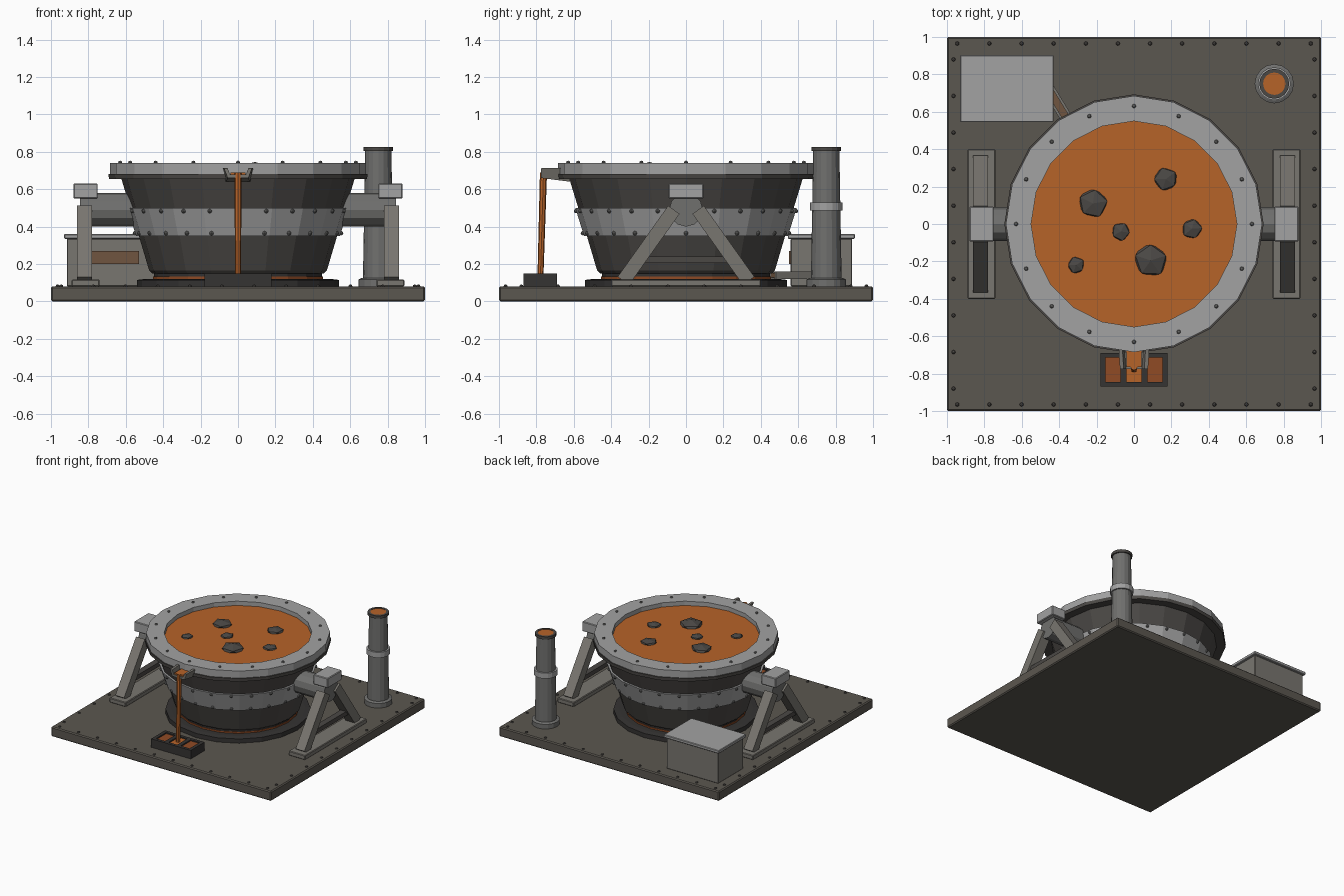
import bpy, bmesh, math, random
from mathutils import Vector, Matrix

if "Cube" in bpy.data.objects:
    bpy.data.objects.remove(bpy.data.objects["Cube"])

random.seed(4)


def mat(name, r, g, b):
    m = bpy.data.materials.new(name)
    m.diffuse_color = (r, g, b, 1)
    m.use_nodes = True
    m.node_tree.nodes["Principled BSDF"].inputs["Base Color"].default_value = m.diffuse_color
    return m


PLATE = mat("plate_steel", 0.105, 0.095, 0.08)
DARK = mat("dark_iron", 0.07, 0.065, 0.06)
BLACK = mat("black_iron", 0.035, 0.033, 0.032)
FRAME = mat("frame_steel", 0.19, 0.18, 0.16)
LIGHT = mat("light_steel", 0.36, 0.36, 0.36)
PIPE = mat("pipe_steel", 0.16, 0.16, 0.155)
MOLTEN = mat("molten_metal", 0.47, 0.125, 0.022)
COOLING = mat("cooling_metal", 0.28, 0.07, 0.018)
COPPER = mat("copper", 0.16, 0.09, 0.05)


def finish(bm, name, material):
    bmesh.ops.recalc_face_normals(bm, faces=bm.faces)
    me = bpy.data.meshes.new(name)
    bm.to_mesh(me)
    bm.free()
    ob = bpy.data.objects.new(name, me)
    bpy.context.collection.objects.link(ob)
    me.materials.append(material)
    return ob


def bevel(ob, width):
    b = ob.modifiers.new("bevel", "BEVEL")
    b.width, b.segments = width, 1


def box(name, x, y, z, material, bev=0.0):
    """Axis-aligned box from (min, max) pairs."""
    bm = bmesh.new()
    bmesh.ops.create_cube(bm, size=1)
    for v in bm.verts:
        v.co = [(a[0] + a[1]) / 2 + c * (a[1] - a[0]) for a, c in zip((x, y, z), v.co)]
    ob = finish(bm, name, material)
    if bev:
        bevel(ob, bev)
    return ob


def beam(name, p, q, w, h, material):
    """Rectangular bar between two points; w is the horizontal width."""
    p, q = Vector(p), Vector(q)
    d = (q - p).normalized()
    side = d.cross(Vector((0, 0, 1))).normalized()
    up = side.cross(d)
    bm = bmesh.new()
    bmesh.ops.create_cube(bm, size=1)
    for v in bm.verts:
        c = v.co.copy()
        v.co = (p + q) / 2 + d * c.x * (q - p).length + side * c.y * w + up * c.z * h
    return finish(bm, name, material)


def lathe(name, profile, n, material, at=(0, 0), closed=False):
    """Spin (radius, z) points; open profiles get flat end caps."""
    bm = bmesh.new()
    rings = [[bm.verts.new((at[0] + r * math.cos(math.tau * i / n),
                            at[1] + r * math.sin(math.tau * i / n), z))
              for i in range(n)] for r, z in profile]
    pairs = list(zip(rings, rings[1:])) + ([(rings[-1], rings[0])] if closed else [])
    for a, b in pairs:
        for i in range(n):
            j = (i + 1) % n
            bm.faces.new((a[i], a[j], b[j], b[i]))
    if not closed:
        bm.faces.new(rings[0])
        bm.faces.new(rings[-1])
    return finish(bm, name, material)


def rivets(name, points, r, material):
    bm = bmesh.new()
    for p in points:
        bmesh.ops.create_uvsphere(bm, u_segments=8, v_segments=4, radius=r,
                                  matrix=Matrix.Translation(p))
    return finish(bm, name, material)


def circle(n, r, z):
    # radius follows the flats of the twenty-sided body
    for i in range(n):
        a = math.tau * i / n + math.pi / 2
        step = math.pi / 10
        k = math.cos(step / 2) / math.cos((a % step) - step / 2)
        yield (r * k * math.cos(a), r * k * math.sin(a), z)


# base plate with edge rivets
box("base_plate", (-1, 1), (-1, 1), (0, 0.08), PLATE, 0.008)
pts = [(-0.945 + 1.89 * i / 11, s * 0.965, 0.08) for i in range(12) for s in (-1, 1)]
pts += [(s * 0.965, -0.88 + 1.76 * i / 9, 0.08) for i in range(10) for s in (-1, 1)]
rivets("base_rivets", pts, 0.011, DARK)

# crucible body, bands and rim
lathe("hearth_ring", [(0.54, 0.08), (0.54, 0.115), (0.5, 0.12)], 20, BLACK)
lathe("hearth_glow", [(0.455, 0.12), (0.455, 0.132)], 20, COOLING)
lathe("hearth_collar", [(0.45, 0.13), (0.45, 0.152)], 20, BLACK)
lathe("crucible_body", [(0.46, 0.15), (0.475, 0.165), (0.53, 0.35), (0.625, 0.66),
                        (0.55, 0.66), (0.54, 0.6)], 20, DARK)
lathe("crucible_band", [(0.545, 0.35), (0.592, 0.5), (0.57, 0.5), (0.525, 0.35)],
      20, LIGHT, closed=True)
lathe("rim_flange", [(0.69, 0.655), (0.693, 0.682), (0.56, 0.682), (0.56, 0.655)],
      20, DARK, closed=True)
lathe("rim", [(0.685, 0.68), (0.685, 0.74), (0.55, 0.74), (0.55, 0.68)],
      20, LIGHT, closed=True)
rivets("rim_rivets", circle(16, 0.63, 0.742), 0.011, PIPE)
rivets("band_rivets", list(circle(24, 0.588, 0.483)) + list(circle(24, 0.551, 0.365)), 0.012, PIPE)

# molten pool and floating slag
lathe("molten_pool", [(0.55, 0.66), (0.551, 0.705)], 20, MOLTEN)
for i, (x, y, r) in enumerate([(-0.22, 0.11, 0.085), (0.17, 0.24, 0.067), (-0.07, -0.04, 0.053),
                               (0.31, -0.025, 0.06), (0.09, -0.195, 0.097), (-0.31, -0.22, 0.05)]):
    bm = bmesh.new()
    bmesh.ops.create_icosphere(bm, subdivisions=1, radius=r)
    bmesh.ops.rotate(bm, verts=bm.verts, matrix=Matrix.Rotation(random.uniform(0, 6), 3, 'Z'))
    for v in bm.verts:
        v.co *= random.uniform(0.92, 1.06)
        v.co = (x + v.co.x, y + v.co.y, 0.705 + v.co.z * 0.4)
    finish(bm, f"slag_chunk_{i + 1}", DARK)

# trunnions and A-frame supports, both sides
for s, side in ((-1, "left"), (1, "right")):
    def xs(a, b):
        return (min(s * a, s * b), max(s * a, s * b))
    ob = lathe(f"trunnion_{side}", [(0.09, 0.53), (0.09, 0.845)], 12, PIPE)
    ob.data.transform(Matrix.Translation((0, 0, 0.49)) @ Matrix.Rotation(s * math.pi / 2, 4, 'Y'))
    box(f"bearing_cap_{side}", xs(0.75, 0.88), (-0.093, 0.093), (0.55, 0.63), LIGHT, 0.005)
    box(f"support_foot_{side}", xs(0.74, 0.89), (-0.4, 0.4), (0.08, 0.117), FRAME, 0.005)
    box(f"support_brace_{side}", xs(0.795, 0.845), (-0.24, 0.24), (0.205, 0.24), DARK)
    for t, end in ((-1, "front"), (1, "back")):
        beam(f"support_leg_{end}_{side}", (s * 0.82, t * 0.335, 0.11),
             (s * 0.82, t * 0.065, 0.49), 0.08, 0.075, FRAME)

# pouring spout: tapered trough lip
bm = bmesh.new()
rings = []
for y, top, bot, zt, zb in ((-0.62, 0.085, 0.065, 0.715, 0.64), (-0.775, 0.075, 0.055, 0.712, 0.66)):
    rings.append([bm.verts.new((x, y, z)) for x, z in (
        (-top, zt), (-bot, zb), (bot, zb), (top, zt),
        (top - 0.02, zt), (bot - 0.012, zb + 0.018), (-bot + 0.012, zb + 0.018), (-top + 0.02, zt))])
a, b = rings
for i in range(8):
    j = (i + 1) % 8
    bm.faces.new((a[i], a[j], b[j], b[i]))
for r in rings:
    bm.faces.new(r)
finish(bm, "pouring_spout", FRAME)
box("spout_metal", (-0.04, 0.04), (-0.765, -0.63), (0.672, 0.69), MOLTEN)

# falling stream
p, q = Vector((0, -0.778, 0.14)), Vector((0, -0.762, 0.69))
bm = bmesh.new()
bmesh.ops.create_cone(bm, cap_ends=True, segments=8, radius1=0.016, radius2=0.019,
                      depth=(q - p).length,
                      matrix=Matrix.Translation((p + q) / 2) @ (q - p).to_track_quat('Z', 'Y').to_matrix().to_4x4())
finish(bm, "molten_stream", MOLTEN)

# ingot mould: floor, walls, dividers and three fills
box("mould_floor", (-0.18, 0.18), (-0.87, -0.69), (0.08, 0.1), BLACK)
for s, n in ((-1, "front"), (1, "back")):
    box(f"mould_wall_{n}", (-0.18, 0.18), (-0.78 + s * 0.0775 - 0.0125, -0.78 + s * 0.0775 + 0.0125),
        (0.1, 0.15), BLACK)
for i, (x, w) in enumerate(((-0.166, 0.014), (-0.055, 0.016), (0.055, 0.016), (0.166, 0.014))):
    box(f"mould_divider_{i + 1}", (x - w, x + w), (-0.845, -0.715), (0.1, 0.15), BLACK)
for i, x in enumerate((-0.11, 0, 0.11)):
    box(f"ingot_{i + 1}", (x - 0.042, x + 0.042), (-0.846, -0.714), (0.1, 0.14),
        MOLTEN if x == 0 else COOLING)

# exhaust stack
C = (0.75, 0.75)
lathe("stack_foot", [(0.105, 0.08), (0.105, 0.118), (0.09, 0.125)], 16, PIPE, C)
lathe("stack_pipe", [(0.082, 0.12), (0.07, 0.81)], 16, PIPE, C)
lathe("stack_collar", [(0.088, 0.485), (0.088, 0.53)], 16, LIGHT, C)
lathe("stack_cap", [(0.08, 0.803), (0.08, 0.826), (0.06, 0.826), (0.06, 0.803)], 16, DARK, C, True)
lathe("stack_glow", [(0.061, 0.8), (0.061, 0.823)], 16, MOLTEN, C)

# control cabinet with vent and feed trough
box("cabinet_body", (-0.915, -0.445), (0.56, 0.888), (0.08, 0.335), FRAME, 0.004)
box("cabinet_lid", (-0.93, -0.43), (0.545, 0.903), (0.335, 0.36), LIGHT, 0.004)
box("cabinet_vent", (-0.79, -0.53), (0.55, 0.57), (0.2, 0.27), COPPER)
d = Vector((0.5, -0.82, 0)).normalized()
n = Vector((-d.y, d.x, 0))
p, q = Vector((-0.455, 0.72, 0.14)), Vector((-0.3, 0.465, 0.14))
for t, w, h, m, name in ((-0.025, 0.014, 0.04, FRAME, "feed_trough_left"),
                         (0, 0.04, 0.022, COPPER, "feed_trough_bed"),
                         (0.025, 0.014, 0.04, FRAME, "feed_trough_right")):
    beam(name, p + n * t, q + n * t, w, h, m)
